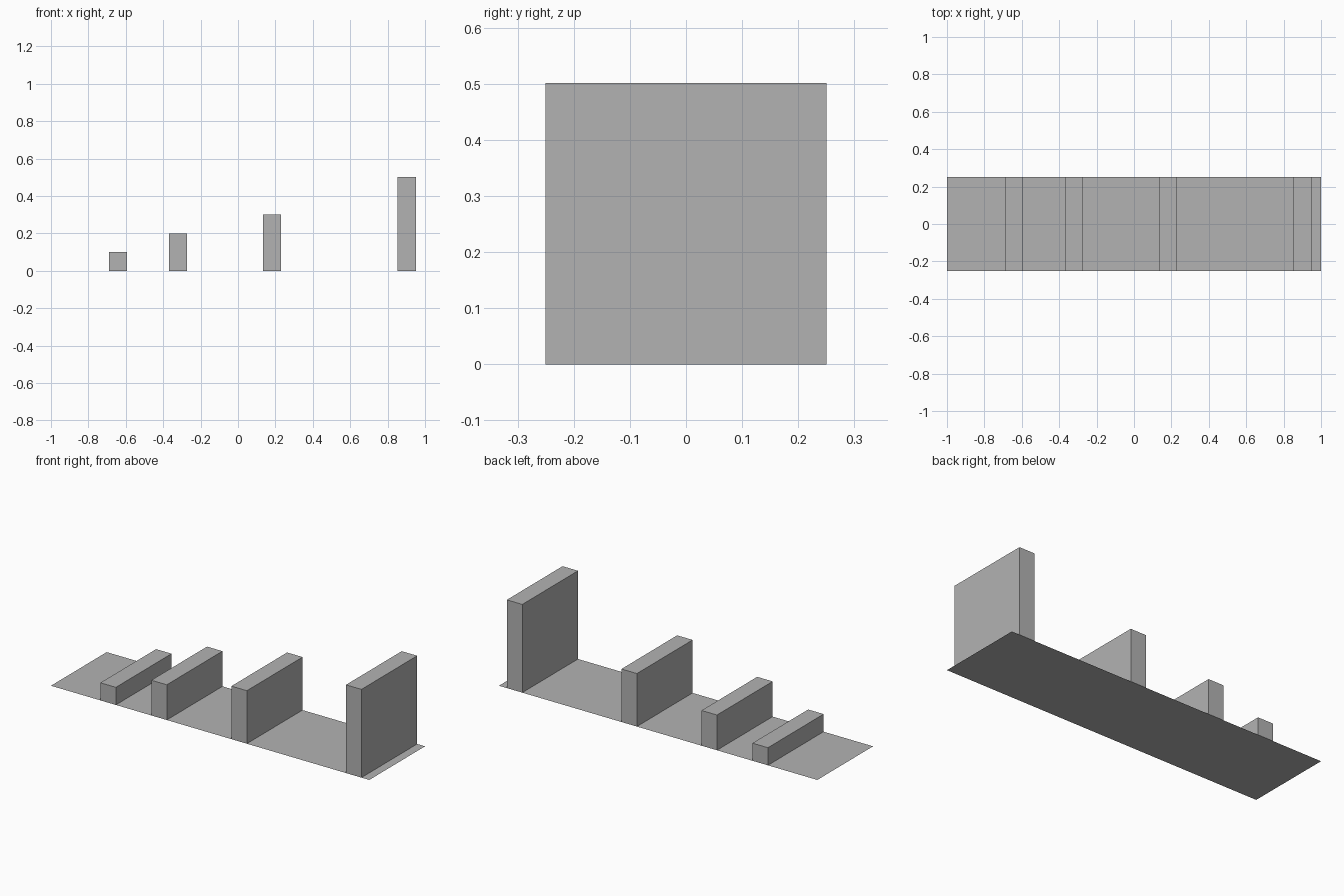
import bpy

cube = bpy.data.objects.get("Cube")
if cube:
    bpy.data.objects.remove(cube, do_unlink=True)

DEPTH = 0.5
WALL_WIDTH = 0.097

# Single flat grey
grey = bpy.data.materials.new("plain grey")
grey.use_nodes = True
colour = (0.45, 0.45, 0.45, 1)
grey.diffuse_color = colour
grey.node_tree.nodes["Principled BSDF"].inputs["Base Color"].default_value = colour


def finish(name, size):
    """Name the new primitive, size it and give it the grey."""
    obj = bpy.context.object
    obj.name = name
    obj.scale = size
    bpy.ops.object.transform_apply(location=False, rotation=False, scale=True)
    obj.data.materials.append(grey)


# Thin ground strip
bpy.ops.mesh.primitive_plane_add(size=1, location=(0, 0, 0))
finish("floor_strip", (2, DEPTH, 1))

# Four walls of rising height: name, centre x, height
walls = [
    ("lowest_wall", -0.641, 0.1),
    ("low_wall", -0.321, 0.2),
    ("middle_wall", 0.182, 0.301),
    ("tall_wall", 0.902, 0.501),
]
for name, x, height in walls:
    bpy.ops.mesh.primitive_cube_add(size=1, location=(x, 0, height / 2))
    finish(name, (WALL_WIDTH, DEPTH, height))
